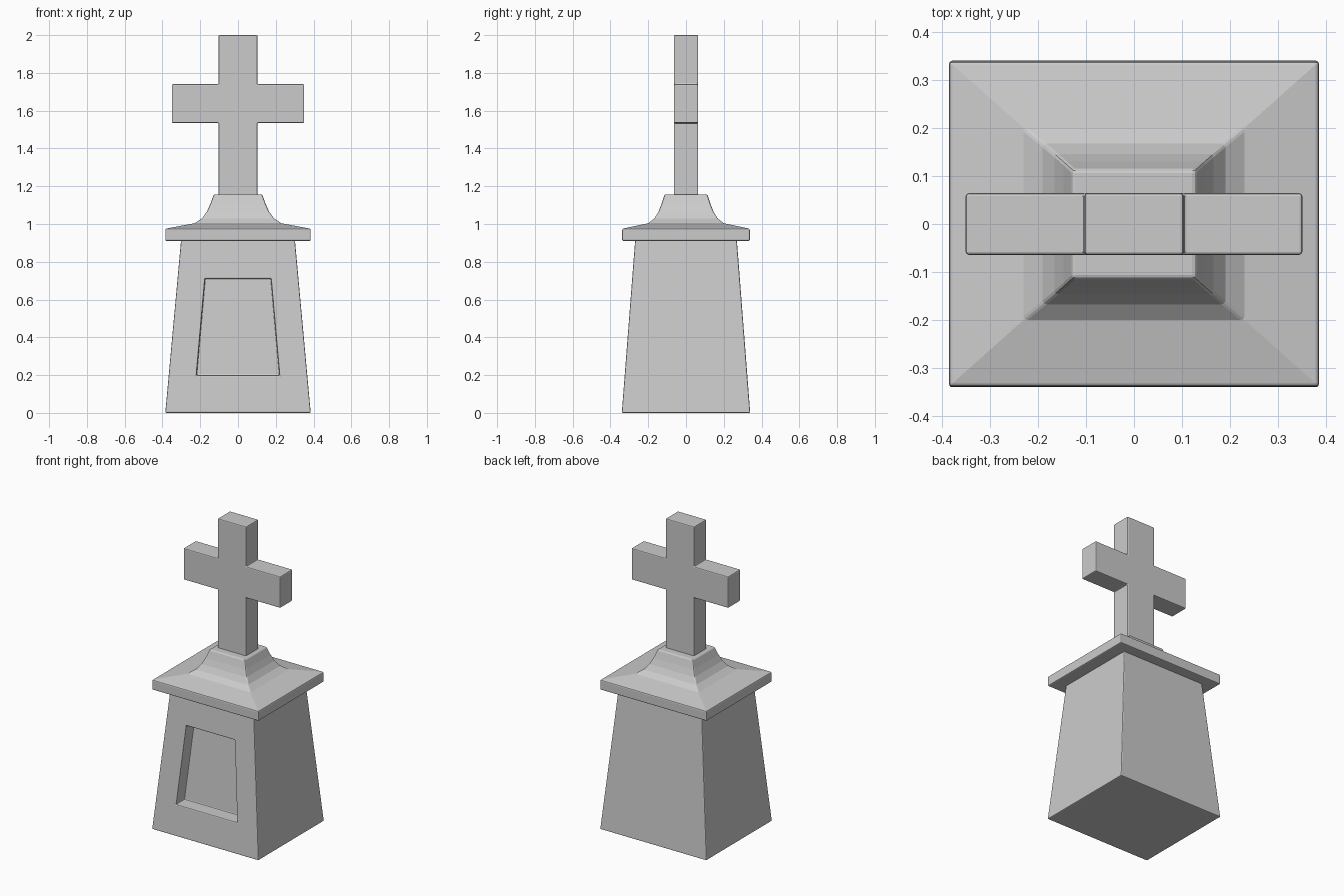
import bpy
import bmesh
from mathutils import Vector

cube = bpy.data.objects.get("Cube")
if cube:
    bpy.data.objects.remove(cube, do_unlink=True)

# Single stone colour
stone = bpy.data.materials.new("grey_stone")
stone.use_nodes = True
STONE = (0.6, 0.6, 0.6, 1)
stone.diffuse_color = STONE
stone.node_tree.nodes["Principled BSDF"].inputs["Base Color"].default_value = STONE


def finish(name, bm, bevel, angle=0.7):
    """Turn a bmesh into a stone object with softened edges."""
    bmesh.ops.recalc_face_normals(bm, faces=bm.faces)
    mesh = bpy.data.meshes.new(name)
    bm.to_mesh(mesh)
    bm.free()
    mesh.materials.append(stone)
    obj = bpy.data.objects.new(name, mesh)
    bpy.context.collection.objects.link(obj)
    mod = obj.modifiers.new("soft_edges", "BEVEL")
    mod.width = bevel
    mod.segments = 2
    mod.limit_method = "ANGLE"
    mod.angle_limit = angle
    return obj


def stacked_rings(profile):
    """Loft rectangles given as (half width, half depth, height)."""
    bm = bmesh.new()
    rings = [[bm.verts.new((sx * w, sy * d, z))
              for sx, sy in ((-1, -1), (1, -1), (1, 1), (-1, 1))]
             for w, d, z in profile]
    for low, high in zip(rings, rings[1:]):
        for i in range(4):
            j = (i + 1) % 4
            bm.faces.new((low[i], low[j], high[j], high[i]))
    bm.faces.new(rings[0][::-1])
    bm.faces.new(rings[-1])
    return bm


# Tapered pedestal with a recessed panel on the front
LOW, HIGH = (0.385, 0.34, 0), (0.3, 0.268, 0.93)
bm = stacked_rings([LOW, HIGH])
bm.normal_update()
front = min(bm.faces, key=lambda f: f.normal.y)
bmesh.ops.inset_individual(bm, faces=[front], thickness=0.1)
for v in front.verts:
    top = v.co.z > 0.45
    z = 0.71 if top else 0.2
    x = 0.175 if top else 0.22
    y = -(LOW[1] + (HIGH[1] - LOW[1]) * z / HIGH[2])
    v.co = Vector((x if v.co.x > 0 else -x, y, z))
panel = bmesh.ops.extrude_discrete_faces(bm, faces=[front])["faces"][0]
bmesh.ops.translate(bm, verts=panel.verts, vec=(0, 0.085, 0))
finish("pedestal", bm, 0.006)

# Overhanging slab with a concave sweep up to the cross foot
finish("cap", stacked_rings([
    (0.385, 0.338, 0.91), (0.385, 0.338, 0.975), (0.23, 0.2, 1.004),
    (0.19, 0.167, 1.03), (0.165, 0.146, 1.065), (0.147, 0.13, 1.105),
    (0.128, 0.113, 1.157)]), 0.007)

# Cross: half outline mirrored about the centre, then extruded
half = [(0.103, 1.14), (0.103, 1.535), (0.35, 1.535),
        (0.35, 1.74), (0.103, 1.74), (0.103, 2.0)]
outline = half + [(-x, z) for x, z in reversed(half)]
bm = bmesh.new()
face = bm.faces.new([bm.verts.new((x, -0.064, z)) for x, z in outline])
back = bmesh.ops.extrude_face_region(bm, geom=[face])["geom"]
bmesh.ops.translate(bm, vec=(0, 0.128, 0),
                    verts=[g for g in back if isinstance(g, bmesh.types.BMVert)])
finish("cross", bm, 0.006)
